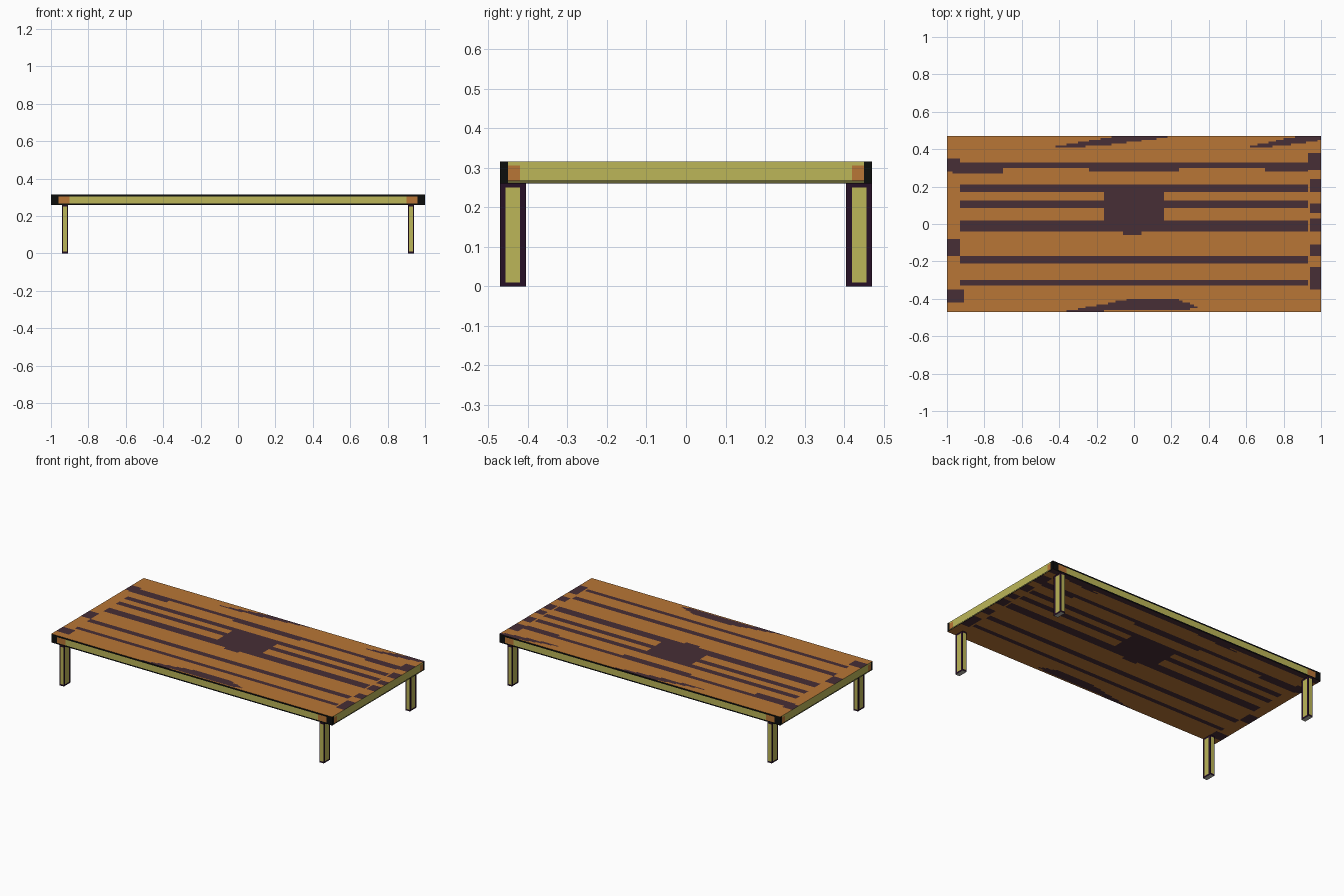
import bpy, bmesh
from mathutils import Vector

if "Cube" in bpy.data.objects:
    bpy.data.objects.remove(bpy.data.objects["Cube"])


def lin(c):
    c /= 255
    return c / 12.92 if c <= 0.04045 else ((c + 0.055) / 1.055) ** 2.4


def material(name, r, g, b):
    m = bpy.data.materials.new(name)
    m.diffuse_color = (lin(r), lin(g), lin(b), 1)
    m.use_nodes = True
    m.node_tree.nodes["Principled BSDF"].inputs["Base Color"].default_value = m.diffuse_color
    return m


MATS = [material("orange wood", 184, 118, 54),
        material("dark grain", 71, 46, 54),
        material("olive trim", 188, 182, 88),
        material("black edge", 12, 13, 12),
        material("plum edge", 38, 16, 38),
        material("pale foot", 190, 188, 180)]
ORANGE, GRAIN, OLIVE, BLACK, PLUM, PALE = range(6)


def painted_box(name, lo, hi, cuts, rule):
    """Box sliced by planes on each axis; each face is coloured by rule(centre, normal)."""
    bm = bmesh.new()
    bmesh.ops.create_cube(bm, size=1)
    lo, hi = Vector(lo), Vector(hi)
    for v in bm.verts:
        v.co = Vector([(lo[i] + hi[i]) / 2 + v.co[i] * (hi[i] - lo[i]) for i in range(3)])
    for axis in range(3):
        no = Vector((0, 0, 0))
        no[axis] = 1
        for c in cuts[axis]:
            if lo[axis] + 1e-4 < c < hi[axis] - 1e-4:
                bmesh.ops.bisect_plane(bm, geom=bm.verts[:] + bm.edges[:] + bm.faces[:],
                                       dist=1e-6, plane_co=no * c, plane_no=no)
    bm.normal_update()
    for f in bm.faces:
        f.material_index = rule(f.calc_center_median(), f.normal)
    me = bpy.data.meshes.new(name)
    bm.to_mesh(me)
    bm.free()
    for m in MATS:
        me.materials.append(m)
    ob = bpy.data.objects.new(name, me)
    bpy.context.collection.objects.link(ob)
    return ob


# Dark grain on the table top: x0, x1, y0, y1
BARS = [(-.97, .94, .30, .33), (-.97, -.70, .27, .30), (-.25, .25, .28, .30), (.70, .93, .28, .30),
        (-.93, .93, .17, .21), (-.93, .93, .085, .125), (-.93, .93, -.04, .02),
        (-.06, .04, -.06, -.04), (-.93, .93, -.21, -.17), (-.93, .93, -.33, -.30),
        (-1, -.93, .28, .35), (-1, -.93, -.17, -.08), (-1, -.91, -.42, -.35),
        (.93, 1, .29, .38), (.94, 1, .17, .24), (.94, 1, .06, .11), (.94, 1, -.04, .03),
        (.94, 1, -.17, -.11), (.94, 1, -.35, -.23), (-.16, .16, .02, .17)]


def sliver(x, y, x0, x1, y0, y1, side):
    """Slanted lens-shaped patch of grain."""
    t = (x - x0) / (x1 - x0)
    if not 0 < t < 1:
        return False
    low = y0 + (y1 - y0) * (t ** 2 if side > 0 else 0.25 * t)
    high = y0 + (y1 - y0) * (min(1, 1.8 * t) if side > 0 else min(1, 2.2 * t, 4 * (1 - t)))
    return low < y < high


def grain(x, y):
    return (any(a < x < b and c < y < d for a, b, c, d in BARS)
            or sliver(x, y, -.45, .20, .41, .47, 1)
            or sliver(x, y, .60, 1.1, .41, .47, 1)
            or sliver(x, y, -.38, .42, -.47, -.40, -1))


def top_rule(c, n):
    if abs(n.z) > 0.5:
        if n.z < 0 and c.y > 0.43:
            return GRAIN
        return GRAIN if grain(c.x, c.y) else ORANGE
    if abs(n.y) > 0.5:                      # long edges
        u = 1 - abs(c.x)
        if u < 0.04 or c.z > 0.305 or c.z < 0.268:
            return BLACK
        return ORANGE if u < 0.10 else OLIVE
    u = 0.47 - abs(c.y)                     # short edges
    if u < 0.02 or c.z < 0.263:
        return BLACK
    if 0.265 < c.z < 0.268:
        return BLACK
    return ORANGE if u < 0.05 and 0.268 < c.z < 0.305 else OLIVE


# Table top
painted_box("table_top", (-1, -.47, .26), (1, .47, .315),
            ([-.98 + .02 * i for i in range(99)] + [-.93, .93, -.91, -.97],
             [-.46 + .01 * i for i in range(93)] + [.085, .125],
             [.263, .265, .268, .305]), top_rule)


# Legs: olive panels with plum edges and pale undersides
def leg_rule(c, n):
    if n.z < -0.5:
        return PALE
    if abs(n.z) > 0.5 or c.z < 0.01 or c.z > 0.25:
        return PLUM
    if abs(n.x) > 0.5:
        return OLIVE if 0.42 < abs(c.y) < 0.457 else PLUM
    return OLIVE if 0.914 < abs(c.x) < 0.936 else PLUM


for sx, side in ((-1, "left"), (1, "right")):
    for sy, end in ((-1, "front"), (1, "back")):
        xs, ys = sorted((sx * .91, sx * .94)), sorted((sy * .405, sy * .47))
        painted_box(f"{end}_{side}_leg", (xs[0], ys[0], 0), (xs[1], ys[1], .26),
                    ([sx * .914, sx * .936], [sy * .42, sy * .457], [.01, .25]), leg_rule)
